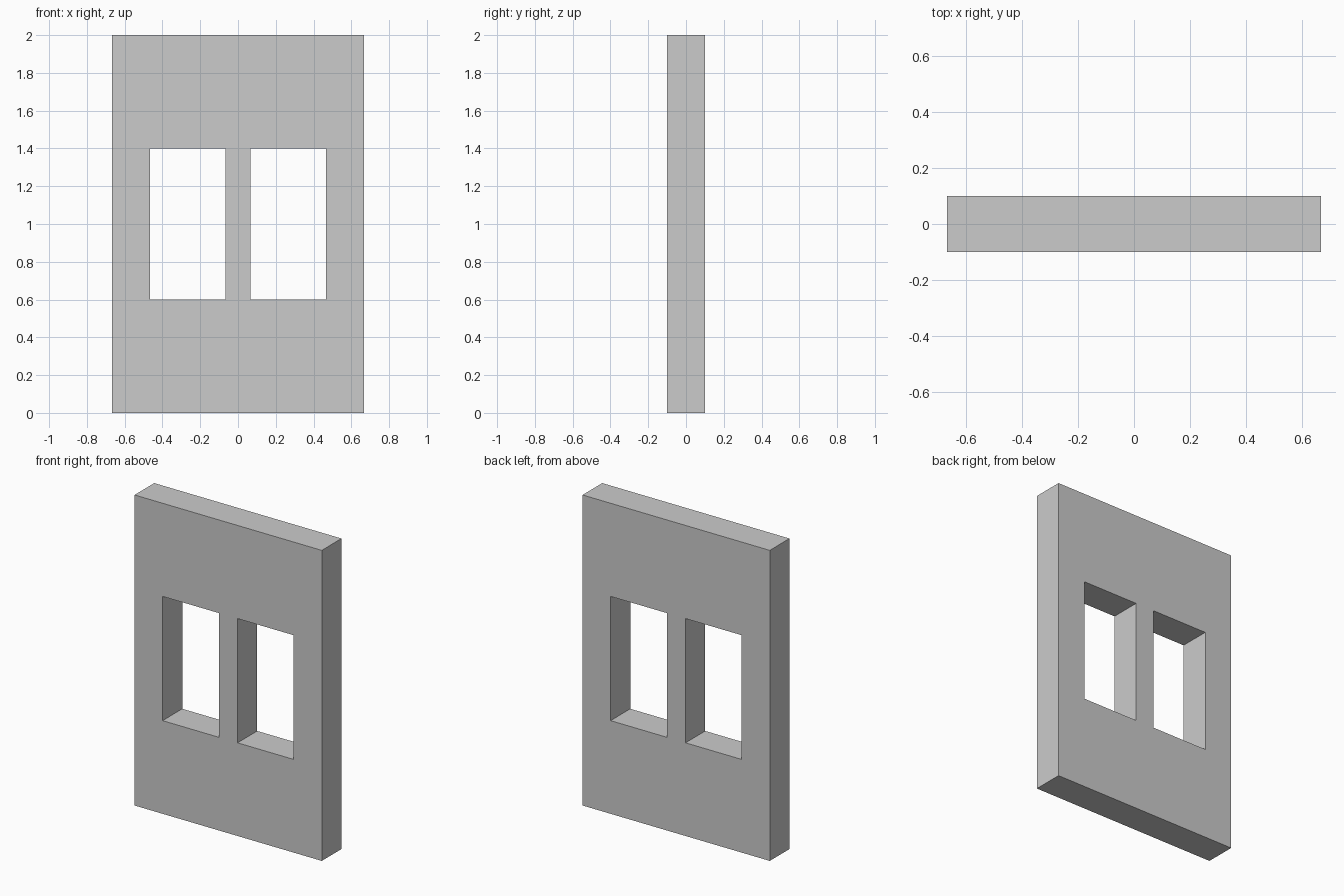
import bpy
import bmesh

if "Cube" in bpy.data.objects:
    bpy.data.objects.remove(bpy.data.objects["Cube"])

THICKNESS = 0.2
XS = [-0.667, -0.467, -0.067, 0.067, 0.467, 0.667]   # wall edges and window jambs
ZS = [0.0, 0.6, 1.4, 2.0]                            # base, sill, lintel, top
WINDOWS = {(1, 1), (3, 1)}                           # open cells (column, row)

# Wall elevation as a grid of panels, leaving the two windows open
bm = bmesh.new()
grid = [[bm.verts.new((x, 0, z)) for z in ZS] for x in XS]
for i in range(len(XS) - 1):
    for j in range(len(ZS) - 1):
        if (i, j) not in WINDOWS:
            bm.faces.new((grid[i][j], grid[i + 1][j],
                          grid[i + 1][j + 1], grid[i][j + 1]))

mesh = bpy.data.meshes.new("window_wall")
bm.to_mesh(mesh)
bm.free()
wall = bpy.data.objects.new("window_wall", mesh)
bpy.context.collection.objects.link(wall)

# Wall thickness, centred on y = 0, with reveals around the openings
solid = wall.modifiers.new("thickness", 'SOLIDIFY')
solid.thickness = THICKNESS
solid.offset = 0
